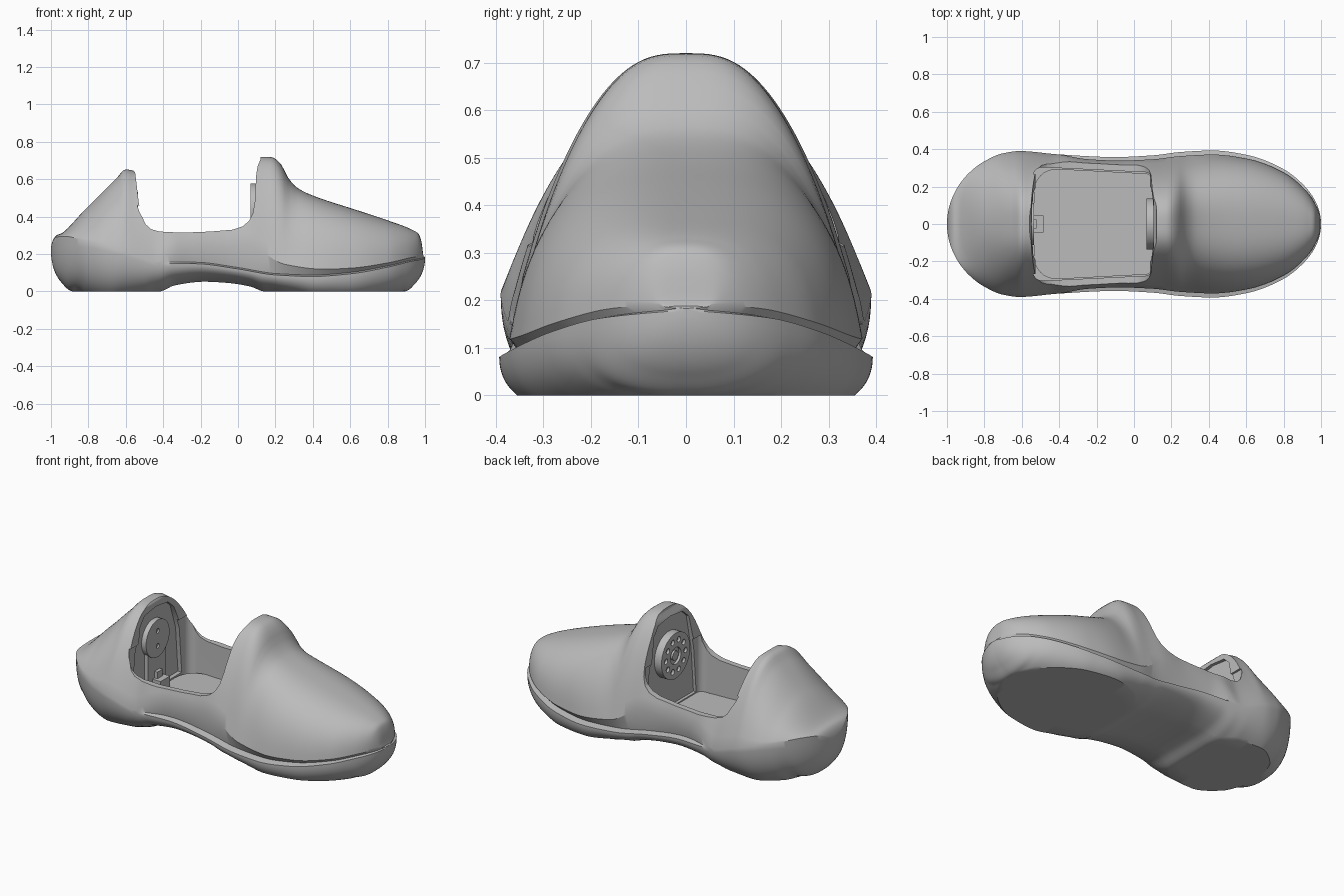
import bpy, bmesh, math
from mathutils import Matrix, Vector

cube = bpy.data.objects.get("Cube")
if cube:
    bpy.data.objects.remove(cube)

grey = bpy.data.materials.new("plain grey")
grey.use_nodes = True
grey.diffuse_color = (0.5, 0.5, 0.5, 1)
grey.node_tree.nodes["Principled BSDF"].inputs["Base Color"].default_value = (0.5, 0.5, 0.5, 1)


def curve(*keys):
    """Monotone smooth curve over x, rounded off at both ends of the body."""
    t = [math.acos(-k[0]) for k in keys]
    v = [k[1] for k in keys]
    s = [(v[i + 1] - v[i]) / (t[i + 1] - t[i]) for i in range(len(t) - 1)]
    m = [s[0]] + [2 * a * b / (a + b) if a * b > 0 else 0 for a, b in zip(s, s[1:])] + [s[-1]]

    def at(x):
        p = min(max(math.acos(-x), t[0]), t[-1])
        i = max(j for j in range(len(s)) if t[j] <= p)
        h = t[i + 1] - t[i]
        u = (p - t[i]) / h
        return ((1 + 2 * u) * (1 - u) ** 2 * v[i] + u * (1 - u) ** 2 * h * m[i]
                + u * u * (3 - 2 * u) * v[i + 1] + u * u * (u - 1) * h * m[i + 1])
    return at


def finish(name, bm):
    bmesh.ops.recalc_face_normals(bm, faces=bm.faces)
    me = bpy.data.meshes.new(name)
    bm.to_mesh(me)
    bm.free()
    ob = bpy.data.objects.new(name, me)
    bpy.context.collection.objects.link(ob)
    me.materials.append(grey)
    return ob


def activate(ob):
    bpy.ops.object.select_all(action='DESELECT')
    ob.select_set(True)
    bpy.context.view_layer.objects.active = ob


def smooth(ob, angle=32):
    activate(ob)
    bpy.ops.object.shade_smooth_by_angle(angle=math.radians(angle))


def cut(ob, cutter):
    cutter.hide_render = True
    mod = ob.modifiers.new("cut", 'BOOLEAN')
    mod.object, mod.operation, mod.solver = cutter, 'DIFFERENCE', 'EXACT'
    activate(ob)
    bpy.ops.object.modifier_apply(modifier=mod.name)
    bpy.data.objects.remove(cutter)


def prism(name, pts, offset):
    """Extrude a closed outline of 3D points by an offset."""
    bm = bmesh.new()
    face = bm.faces.new([bm.verts.new(p) for p in pts])
    new = bmesh.ops.extrude_face_region(bm, geom=[face])["geom"]
    bmesh.ops.translate(bm, vec=offset, verts=[g for g in new if isinstance(g, bmesh.types.BMVert)])
    return finish(name, bm)


def rods(name, specs, x, length):
    """Cylinders along x, each given as y, z, radius."""
    bm = bmesh.new()
    for y, z, r in specs:
        bmesh.ops.create_cone(bm, cap_ends=True, segments=40, radius1=r, radius2=r, depth=length,
                              matrix=Matrix.Translation((x, y, z)) @ Matrix.Rotation(math.pi / 2, 4, 'Y'))
    return finish(name, bm)


def rounded(x0, x1, w0, w1, r0, r1, z):
    """Plan outline: rounded trapezoid, w0 wide at x0 and w1 at x1."""
    pts = []
    for cx, cy, r, a0 in ((x1 - r1, w1 - r1, r1, 0), (x0 + r0, w0 - r0, r0, 90),
                          (x0 + r0, r0 - w0, r0, 180), (x1 - r1, r1 - w1, r1, 270)):
        for k in range(9):
            a = math.radians(a0 + k * 90 / 8)
            pts.append((cx + r * math.cos(a), cy + r * math.sin(a), z))
    return pts


# Lengthwise curves of the shell
bottom = curve((-1, .22), (-.985, .12), (-.95, .055), (-.88, 0), (-.42, 0), (-.34, .032), (-.18, .052),
               (-.05, .045), (.07, .025), (.14, 0), (.89, 0), (.95, .045), (.985, .1), (1, .178))
flat = curve((-1, 0), (-.88, .04), (-.8, .2), (-.65, .29), (-.5, .27), (-.38, .18), (-.1, .16), (.14, .18),
             (.25, .29), (.42, .355), (.6, .33), (.75, .25), (.85, .14), (.9, .04), (1, 0))
width = curve((-1, 0), (-.95, .185), (-.88, .275), (-.8, .335), (-.7, .378), (-.61, .39), (-.4, .372),
              (-.1, .358), (.1, .367), (.25, .385), (.42, .393), (.6, .37), (.8, .293), (.9, .215), (.96, .14), (1, 0))
seam = curve((-1, .22), (-.97, .29), (-.93, .295), (-.77, .26), (-.6, .21), (-.4, .15), (-.22, .148),
             (0, .12), (.2, .088), (.4, .08), (.6, .094), (.8, .13), (.93, .162), (1, .18))
gap = curve((-1, 0), (-.45, 0), (-.33, .07), (-.1, .1), (.06, .14), (.25, .06), (.5, .035), (.9, .02), (1, .018))
inset = curve((-1, 0), (-.42, 0), (-.25, .016), (.3, .022), (.8, .018), (1, .014))
crown = curve((-1, .225), (-.97, .3), (-.94, .313), (-.8, .455), (-.65, .605), (-.6, .653), (-.55, .645), (-.2, .68),
              (.13, .72), (.18, .718), (.23, .68), (.27, .605), (.32, .552), (.42, .505), (.6, .446),
              (.8, .38), (.93, .33), (.965, .308), (.982, .26), (.989, .205), (.992, .188), (1, .182))
fullness = curve((-1, 2), (-.8, 2.2), (-.58, 3), (.17, 3), (.4, 2.7), (1, 2.5))
taper = curve((-1, .1), (-.8, .28), (-.58, .42), (-.2, .3), (.15, .41), (.25, .36), (.4, .2), (.6, .12), (1, .08))


def section(x):
    zb, w, zs, d = bottom(x), width(x), seam(x), inset(x)
    wf = min(flat(x), w * .95)
    half = [(wf * k / 3, zb) for k in range(4)]
    cz = zb + .42 * (zs - zb) * wf / w
    for k in range(1, 13):
        u = k / 12
        half.append((wf * (1 - u) ** 2 + (2 * u * (1 - u) + u * u) * w,
                     zb * (1 - u) ** 2 + 2 * u * (1 - u) * cz + u * u * zs))
    # Groove between sole and upper
    half.append((max(w - 2 * d, w * .6), zs + min(.008, gap(x) * .3)))
    wu, top = max(w - d, w * .7), max(crown(x), zs + .002)
    zu = min(zs + gap(x), top - .001)
    e = 2 / fullness(x)
    for k in range(29):
        a = k / 28 * math.pi / 2
        h = math.sin(a) ** e
        half.append((wu * max(math.cos(a), 0) ** e * (1 - taper(x) * h), zu + (top - zu) * h))
    half[-1] = (0, top)
    return [Vector((x, y, z)) for y, z in half] + [Vector((x, -y, z)) for y, z in half[-2:0:-1]]


# Shell: sections lofted from heel to toe
bm = bmesh.new()
steps = 160
rings = []
for i in range(steps + 1):
    x = -math.cos(math.pi * (.008 + .984 * i / steps))
    rings.append([bm.verts.new(p) for p in section(x)])
for a, b in zip(rings, rings[1:]):
    for j in range(len(a)):
        k = (j + 1) % len(a)
        bm.faces.new((a[j], a[k], b[k], b[j]))
bm.faces.new(rings[0])
bm.faces.new(rings[-1])
bmesh.ops.remove_doubles(bm, verts=bm.verts, dist=.0001)
shell = finish("shoe_shell", bm)

# Saddle-shaped ankle opening, through both sides
saddle = [(-.58, .9), (-.566, .655), (-.55, .635), (-.543, .58), (-.53, .47), (-.515, .405), (-.495, .36),
          (-.465, .333), (-.42, .32), (-.3, .314), (-.15, .32), (-.03, .33), (.025, .348), (.06, .378),
          (.08, .42), (.09, .48), (.097, .62), (.105, .67), (.12, .705), (.14, .9)]
cut(shell, prism("saddle_cutter", [(x, -.6, z) for x, z in saddle], (0, 1.2, 0)))
# Foot well
cut(shell, prism("well_cutter", rounded(-.54, .097, .303, .277, .05, .04, .1), (0, 0, .36)))


def recess(x, base, low, top_w, top, depth):
    """Sink a flat panel into an end wall, leaving a raised rim."""
    pts = [(x, y, z) for y, z in ((-base, low), (base, low), (base * .9, .4), (top_w, top - .06),
                                  (top_w * .7, top - .015), (0, top), (-top_w * .7, top - .015),
                                  (-top_w, top - .06), (-base * .9, .4))]
    cut(shell, prism("recess_cutter", pts, (depth, 0, 0)))


recess(-.5, .235, .125, .16, .61, -.065)
recess(.06, .235, .125, .165, .67, .055)
smooth(shell)

# Insole with a rounded heel
smooth(prism("insole", rounded(-.535, .095, .295, .27, .12, .03, .095), (0, 0, .025)))

# Front coupling: ring with a circle of holes
front = rods("front_coupling", [(0, .44, .137)], .094, .052)
holes = [(0, .44, .05)]
for k in range(10):
    a = k * math.tau / 10
    holes.append((.093 * math.cos(a), .44 + .093 * math.sin(a), .016))
cut(front, rods("front_hole_cutter", holes, .068, .03))
smooth(front)
smooth(rods("front_hub", [(0, .44, .028)], .08, .02))

# Rear coupling: disc with two holes
rear = rods("rear_coupling", [(0, .42, .112)], -.553, .036)
cut(rear, rods("rear_hole_cutter", [(0, .375, .014), (0, .465, .014)], -.535, .02))
smooth(rear)


def block(name, x, y, z, sx, sy, sz):
    bm = bmesh.new()
    bmesh.ops.create_cube(bm, size=1, matrix=Matrix.Translation((x, y, z)) @ Matrix.Diagonal((sx, sy, sz, 1)))
    return finish(name, bm)


# Rear bracket under the disc
block("rear_bracket_plate", -.555, 0, .23, .03, .17, .24)
block("rear_bracket_lug", -.52, 0, .155, .07, .09, .07)
block("rear_bracket_tab", -.535, 0, .205, .03, .05, .05)
